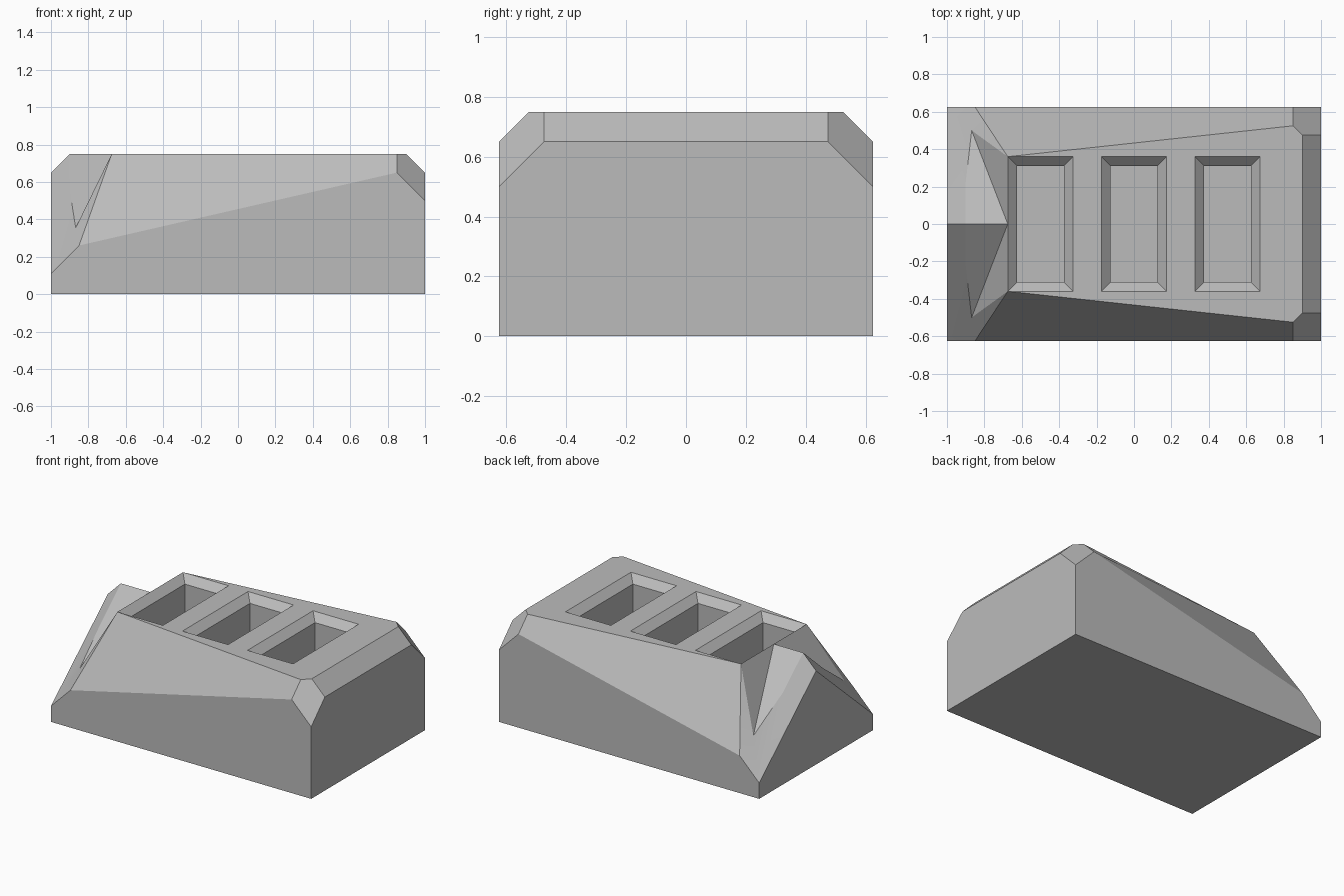
import bpy, bmesh, math

cube = bpy.data.objects.get("Cube")
if cube:
    bpy.data.objects.remove(cube, do_unlink=True)

# Single grey material
grey = bpy.data.materials.new("stone_grey")
grey.use_nodes = True
colour = (0.5, 0.5, 0.5, 1)
grey.diffuse_color = colour
grey.node_tree.nodes["Principled BSDF"].inputs["Base Color"].default_value = colour

W, H = 0.625, 0.75            # half width and height of the block
RIM, INNER = 0.36, 0.31       # pocket half lengths at rim and below the bevel
LIP, FLOOR = 0.7, 0.3         # pocket heights
POCKETS = (-0.5, 0.0, 0.5)
RIM_X, INNER_X = 0.175, 0.125

bm = bmesh.new()


def face(*points):
    """Add a face on one side and its mirror image on the other."""
    bm.faces.new([bm.verts.new(p) for p in points])
    bm.faces.new([bm.verts.new((x, -y, z)) for x, y, z in reversed(points)])


# Corner points of the half block
low_a, low_b = (-1, W, 0), (1, W, 0)
eave, eave_in = (-1, W, 0.11), (-0.85, W, 0.26)
peak, ridge_a, ridge_b = (-1, 0, 0.65), (-0.9, 0, H), (-0.675, 0, H)
crease, valley = (-0.9, 0.22, 0.558), (-0.868, 0.5, 0.355)
top_a, top_b = (-0.675, RIM, H), (0.85, 0.525, H)
side_b, corner_low = (0.85, W, 0.65), (1, W, 0.5)
end_top, end_low = (0.9, 0.475, H), (1, 0.475, 0.65)
mid_top, mid_low = (0.9, 0, H), (1, 0, 0.65)

# Base and upright walls
face((-1, 0, 0), low_a, low_b, (1, 0, 0))
face(low_a, low_b, corner_low, side_b, eave_in, eave)
face((-1, 0, 0), low_a, eave, peak)
face((1, 0, 0), low_b, corner_low, end_low, mid_low)

# Bevelled end and corner
face(mid_top, end_top, end_low, mid_low)
face(top_b, end_top, end_low, corner_low, side_b)

# Sloping flank
face(top_a, top_b, side_b, eave_in)
face(top_a, eave_in, valley)

# Gabled nose with its notch
face(peak, ridge_a, crease, eave)
face(eave, crease, valley, eave_in)
face(ridge_a, ridge_b, valley, crease)
face(ridge_b, top_a, valley)

# Flat top around and between the pockets
rim_xs = [c + s * RIM_X for c in POCKETS for s in (-1, 1)]
rim_line = [(x, RIM, H) for x in rim_xs]
face(*rim_line, (rim_xs[-1], 0, H), mid_top, end_top, top_b)
for a, b in ((1, 2), (3, 4)):
    xa, xb = rim_xs[a], rim_xs[b]
    face((xa, 0, H), (xa, RIM, H), (xb, RIM, H), (xb, 0, H))

# Pockets: bevelled rim, straight walls and floor
for c in POCKETS:
    rings = []
    for hx, hy, z in ((RIM_X, RIM, H), (INNER_X, INNER, LIP), (INNER_X, INNER, FLOOR)):
        rings.append([(c - hx, 0, z), (c - hx, hy, z), (c + hx, hy, z), (c + hx, 0, z)])
    for upper, lower in zip(rings, rings[1:]):
        for i in range(3):
            face(upper[i], upper[i + 1], lower[i + 1], lower[i])
    face(*rings[-1])

bmesh.ops.remove_doubles(bm, verts=bm.verts, dist=0.0005)
bmesh.ops.recalc_face_normals(bm, faces=bm.faces)

mesh = bpy.data.meshes.new("pocketed_block")
bm.to_mesh(mesh)
bm.free()
mesh.materials.append(grey)
block = bpy.data.objects.new("pocketed_block", mesh)
bpy.context.collection.objects.link(block)

# Smooth only the gentle folds
bpy.ops.object.select_all(action="DESELECT")
block.select_set(True)
bpy.context.view_layer.objects.active = block
bpy.ops.object.shade_smooth_by_angle(angle=math.radians(30))
